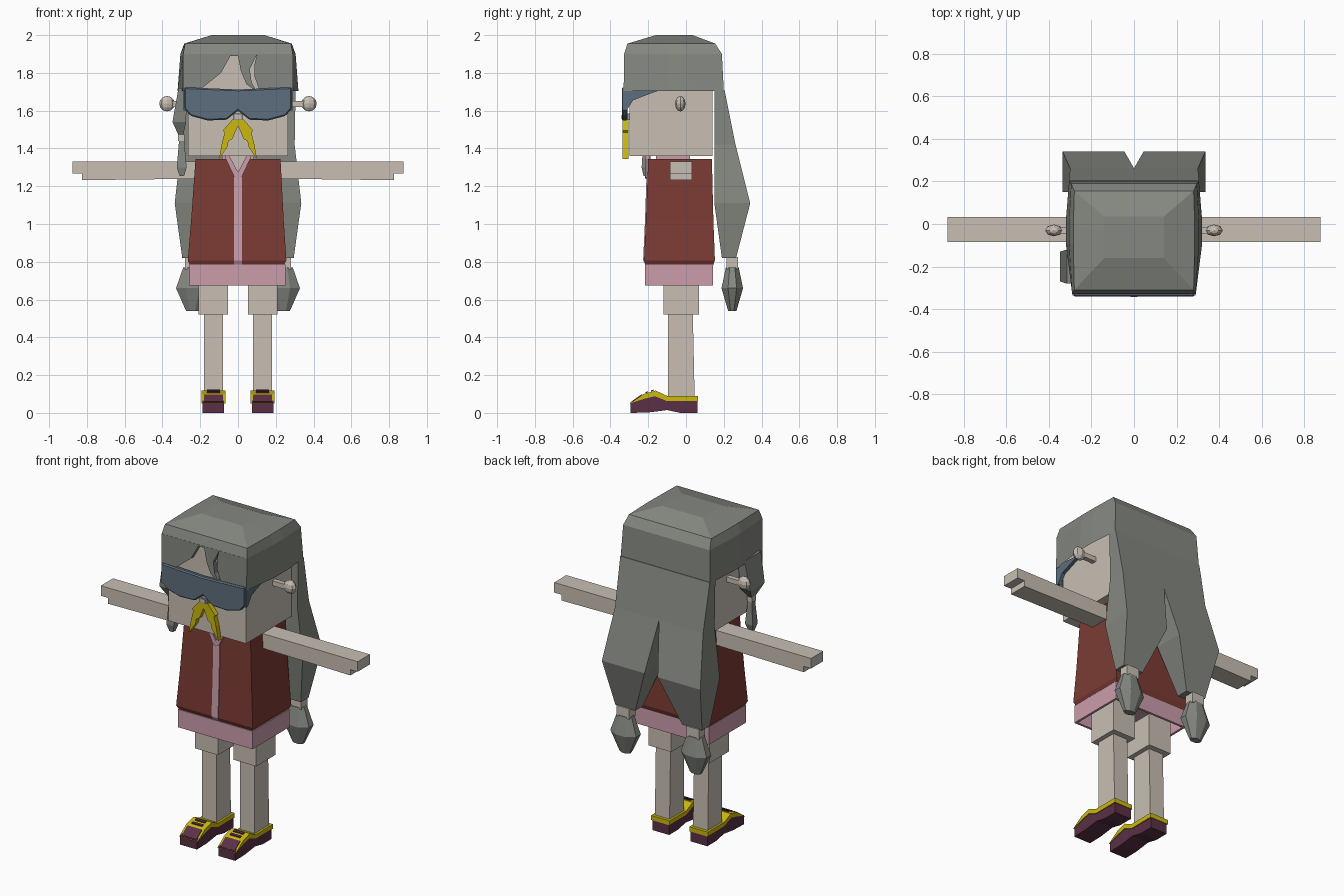
import bpy, bmesh
from mathutils import Matrix

cube = bpy.data.objects.get("Cube")
if cube:
    bpy.data.objects.remove(cube, do_unlink=True)


def material(name, r, g, b):
    m = bpy.data.materials.new(name)
    m.use_nodes = True
    m.diffuse_color = (r, g, b, 1)
    m.node_tree.nodes["Principled BSDF"].inputs["Base Color"].default_value = (r, g, b, 1)
    return m


SKIN = material("skin", .58, .52, .455)
HAIR = material("grey_hair", .235, .25, .22)
RED = material("vest_red", .2, .044, .034)
PINK = material("pink_cloth", .6, .34, .41)
BLUE = material("lens_blue", .107, .156, .205)
YELLOW = material("yellow_trim", .6, .48, .005)
PURPLE = material("shoe_purple", .105, .03, .06)
GREY = material("buckle_grey", .3, .3, .3)


def finish(name, bm, mat):
    bmesh.ops.recalc_face_normals(bm, faces=bm.faces)
    mesh = bpy.data.meshes.new(name)
    bm.to_mesh(mesh)
    bm.free()
    mesh.materials.append(mat)
    ob = bpy.data.objects.new(name, mesh)
    bpy.context.collection.objects.link(ob)
    return ob


def loft(name, rings, mat, bottom=True, top=True):
    """Join rings of equal point count, first ring = bottom."""
    bm = bmesh.new()
    rows = [[bm.verts.new(p) for p in ring] for ring in rings]
    n = len(rows[0])
    for a, b in zip(rows, rows[1:]):
        for i in range(n):
            j = (i + 1) % n
            bm.faces.new((a[i], a[j], b[j], b[i]))
    if bottom:
        bm.faces.new(rows[0][::-1])
    if top:
        bm.faces.new(rows[-1])
    return finish(name, bm, mat)


def rect(x0, x1, y0, y1, z):
    return [(x0, y0, z), (x1, y0, z), (x1, y1, z), (x0, y1, z)]


def box(name, x0, x1, y0, y1, z0, z1, mat):
    return loft(name, [rect(x0, x1, y0, y1, z0), rect(x0, x1, y0, y1, z1)], mat)


def prism(name, axis, pts, a, b, mat):
    """Extrude an outline along x (points are y,z) or along y (points are x,z)."""
    place = (lambda p, d: (d, *p)) if axis == "x" else (lambda p, d: (p[0], d, p[1]))
    return loft(name, [[place(p, d) for p in pts] for d in (a, b)], mat)


def flip(pts, s):
    return [(s * x, z) for x, z in pts]


# Head
box("head", -.265, .265, -.3, .14, 1.36, 1.92, SKIN)


# Hair cap: rings open below, the front filled by the fringe
def cap_ring(xf, xm, xb, yf, yb, z):
    m = .55 * yf + .45 * yb
    half = [(xf, yf), (xm, m), (xm, m + .2 * (yb - yf)), (xb, yb)]
    return [(x, y, z) for x, y in half] + [(-x, y, z) for x, y in half[::-1]]


cap = loft("hair_cap", [
    cap_ring(.29, .32, .305, -.33, .2, 1.705),
    cap_ring(.29, .305, .295, -.328, .19, 1.9),
    cap_ring(.28, .285, .28, -.31, .155, 1.955),
    cap_ring(.14, .14, .14, -.16, .035, 2.0)], HAIR, bottom=False)
bm = bmesh.new()
bm.from_mesh(cap.data)
front = [f for f in bm.faces if f.calc_center_median().y < -.31 and f.calc_center_median().z < 1.85]
bmesh.ops.delete(bm, geom=front, context="FACES_ONLY")
bm.to_mesh(cap.data)
bm.free()

prism("fringe", "y", [
    (-.29, 1.9), (-.29, 1.705), (-.19, 1.72), (-.09, 1.8), (-.04, 1.89), (0, 1.89),
    (.015, 1.81), (.045, 1.74), (.1, 1.7), (.072, 1.75), (.062, 1.82), (.1, 1.895),
    (.086, 1.84), (.088, 1.78), (.115, 1.705), (.29, 1.705), (.29, 1.9)], -.329, -.302, HAIR)

for side, s in (("left", 1), ("right", -1)):
    # Long hair half, splitting from its twin below the neck
    loft(f"{side}_long_hair", [
        [(s * x, y, z) for x, y, z in ring] for ring in (
            rect(.16, .295, .19, .265, .82), rect(.045, .335, .15, .34, 1.11),
            rect(0, .3, .15, .262, 1.42), rect(0, .305, .15, .204, 1.71))], HAIR)
    box(f"{side}_hair_tie", *sorted((s * .195, s * .28)), .215, .275, .76, .825, SKIN)
    loft(f"{side}_hair_end", [
        [(s * (.24 + kx * rx), .245 + ky * ry, z) for kx, ky in
         ((-1, -.4), (-.4, -1), (.4, -1), (1, -.4), (1, .4), (.4, 1), (-.4, 1), (-1, .4))]
        for rx, ry, z in ((.035, .022, .54), (.088, .057, .66), (.05, .034, .77))], HAIR)

    # Ear peg with a knob
    box(f"{side}_ear_peg", *sorted((s * .26, s * .36)), -.045, -.015, 1.62, 1.65, SKIN)
    bm = bmesh.new()
    bmesh.ops.create_uvsphere(bm, u_segments=8, v_segments=6, radius=.041)
    bmesh.ops.transform(bm, verts=bm.verts, matrix=Matrix.Translation((s * .376, -.03, 1.637))
                        @ Matrix.Diagonal((1, .68, 1, 1)))
    finish(f"{side}_ear_knob", bm, SKIN)

    # Arm with a stepped hand
    prism(f"{side}_arm", "y", flip([
        (.2, 1.24), (.825, 1.232), (.825, 1.268), (.875, 1.268), (.875, 1.33), (.2, 1.33)], s),
        -.085, .033, SKIN)

    # Leg
    c = s * .13
    box(f"{side}_thigh", c - .078, c + .078, -.12, .07, .52, .72, SKIN)
    loft(f"{side}_shin", [rect(c - .05, c + .05, -.095, .046, .07),
                          rect(c - .05, c + .05, -.095, .036, .53)], SKIN)

    # Shoe: sole, raised trim, toe panel and laces
    prism(f"{side}_shoe", "x", [
        (-.295, 0), (-.2, .002), (-.1, .015), (-.03, 0), (.06, 0), (.06, .068), (-.1, .068),
        (-.16, .1), (-.23, .085), (-.295, .056)], c - .057, c + .057, PURPLE)
    prism(f"{side}_shoe_trim", "x", [
        (-.297, .05), (-.225, .1), (-.16, .118), (-.1, .09), (.064, .09), (.064, .062),
        (-.1, .062), (-.165, .088), (-.22, .075)], c - .063, c + .063, YELLOW)
    prism(f"{side}_toe_panel", "x", [
        (-.29, .06), (-.235, .098), (-.232, .092), (-.286, .054)], c - .05, c + .05, PURPLE)
    for i, y in enumerate((-.215, -.185)):
        z = .104 + i * .009
        prism(f"{side}_lace_{'ab'[i]}", "x", [
            (y, z), (y + .013, z + .004), (y + .013, z + .01), (y, z + .006)],
            c - .035, c + .035, PURPLE)

    # Glasses temple
    prism(f"{side}_temple", "x", [
        (-.335, 1.722), (-.14, 1.708), (-.19, 1.69), (-.28, 1.655), (-.315, 1.6), (-.335, 1.6)],
        s * .268, s * .288, BLUE)

    # Forked ornament under the nose
    prism(f"{side}_mouth_ribbon", "y", flip([
        (0, 1.56), (.03, 1.553), (.08, 1.495), (.07, 1.485), (.085, 1.43), (.1, 1.345),
        (.055, 1.41), (.05, 1.44), (.03, 1.45), (0, 1.52)], s), -.335, -.305, YELLOW)

    # Collar edge
    prism(f"{side}_collar_edge", "y", flip([
        (.045, 1.36), (.065, 1.36), (.065, 1.345), (.02, 1.25), (0, 1.24), (0, 1.275)], s),
        -.216, -.19, PINK)

# Side lock with a small tied end
loft("side_lock", [
    rect(-.315, -.29, -.23, -.19, 1.47), rect(-.347, -.275, -.27, -.13, 1.54),
    rect(-.315, -.27, -.28, -.12, 1.72)], HAIR)
box("side_lock_tie", -.318, -.284, -.228, -.19, 1.44, 1.475, SKIN)
loft("side_lock_end", [
    rect(-.31, -.285, -.225, -.2, 1.255), rect(-.324, -.272, -.235, -.185, 1.3),
    rect(-.312, -.285, -.225, -.195, 1.445)], HAIR)

# Glasses
half = [(0, 1.712), (.285, 1.724), (.285, 1.61), (.25, 1.572), (.16, 1.548), (.06, 1.552), (0, 1.6)]
glasses = prism("glasses", "y", half + flip(half[1:-1], -1)[::-1], -.34, -.31, BLUE)
bevel = glasses.modifiers.new("soft_rim", "BEVEL")
bevel.width = .007
bevel.segments = 1

# Nose buckle
box("nose_buckle", -.025, .025, -.338, -.3, 1.55, 1.585, GREY)
box("nose_buckle_face", -.016, .016, -.342, -.338, 1.557, 1.578, SKIN)

# Vest, neck and shirt
loft("vest", [
    rect(-.252, .242, -.21, .143, .78), rect(-.266, .256, -.222, .153, .808),
    rect(-.248, .242, -.212, .145, 1.02), rect(-.225, .225, -.2, .137, 1.345)], RED)
box("collar", -.085, .085, -.16, .02, 1.33, 1.37, PINK)
prism("shirt_front", "x", [
    (-.215, .785), (-.227, .808), (-.217, 1.02), (-.209, 1.26), (-.19, 1.26), (-.19, .785)],
    -.022, .022, PINK)
prism("neck_opening", "y", [(-.05, 1.36), (0, 1.265), (.05, 1.36)], -.208, -.19, SKIN)

# Skirt, hollow below
skirt = loft("skirt", [rect(-.257, .252, -.218, .143, .675),
                       rect(-.257, .252, -.218, .143, .785)], PINK, bottom=False)
wall = skirt.modifiers.new("cloth_thickness", "SOLIDIFY")
wall.thickness = .02
